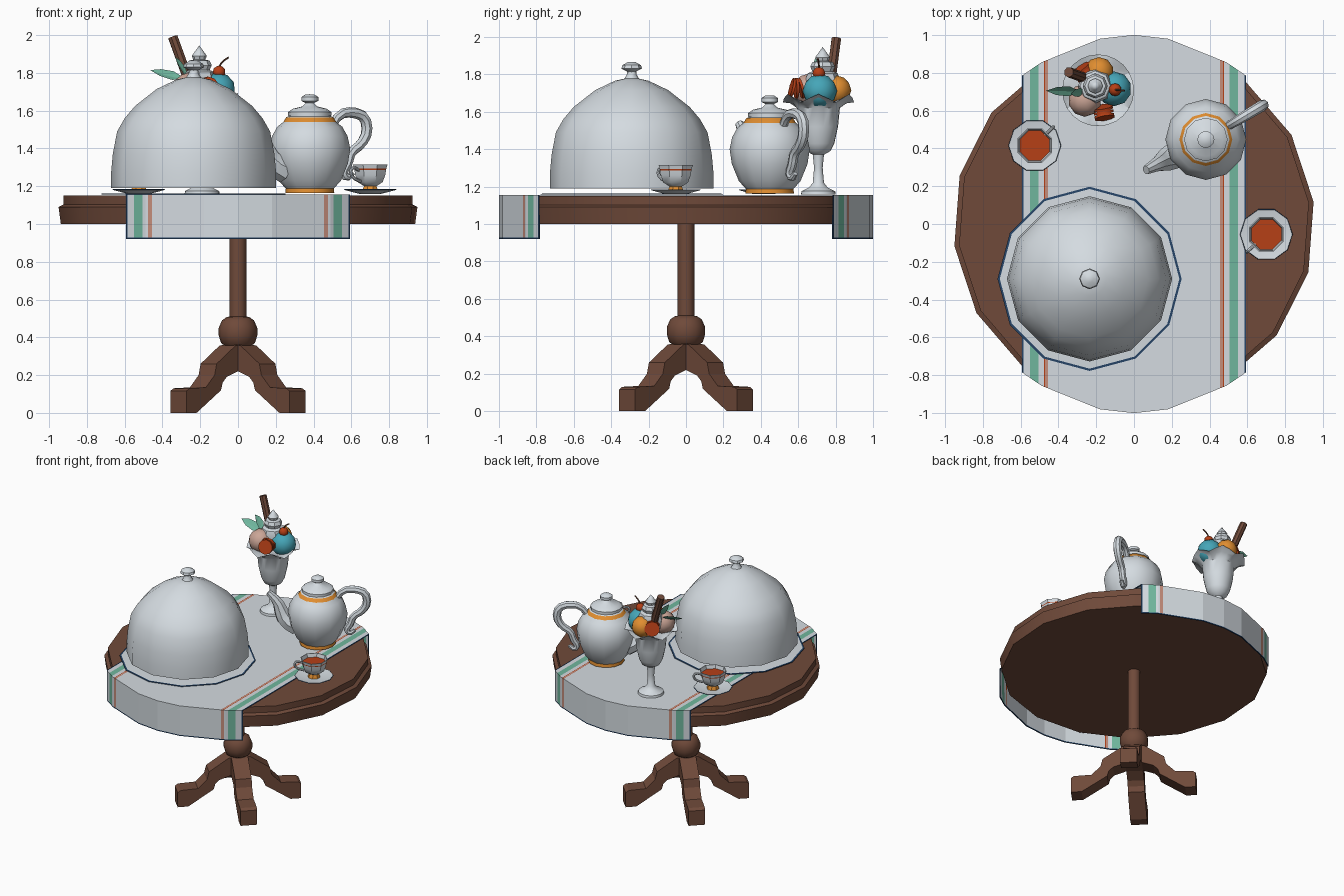
import bpy, bmesh, math
from mathutils import Vector, Matrix

if "Cube" in bpy.data.objects:
    bpy.data.objects.remove(bpy.data.objects["Cube"])

COLS = {
    "white": (0.66, 0.71, 0.75), "wood": (0.16, 0.068, 0.042), "green": (0.16, 0.47, 0.34),
    "navy": (0.02, 0.06, 0.14), "gold": (0.75, 0.27, 0.03), "tea": (0.47, 0.05, 0.008),
    "teal": (0.06, 0.38, 0.48), "blush": (0.60, 0.38, 0.31),
}
MATS = {}
for n, c in COLS.items():
    MATS[n] = bpy.data.materials.new(n)
    MATS[n].diffuse_color = (*c, 1)


def finish(name, bm, cols, smooth=True, recalc=True):
    if recalc:
        bmesh.ops.recalc_face_normals(bm, faces=bm.faces)
    me = bpy.data.meshes.new(name)
    bm.to_mesh(me)
    bm.free()
    ob = bpy.data.objects.new(name, me)
    bpy.context.collection.objects.link(ob)
    for c in cols:
        me.materials.append(MATS[c])
    if smooth:
        shade(ob)
    return ob


def shade(ob):
    bpy.ops.object.select_all(action='DESELECT')
    ob.select_set(True)
    bpy.context.view_layer.objects.active = ob
    bpy.ops.object.shade_smooth_by_angle(angle=math.radians(40))


def lathe(name, x, y, prof, sides=12, phase=0.0, col="white", wave=None):
    """Spin (r, z[, colour of the band above this point]) about a vertical axis."""
    cols = [col] + sorted({p[2] for p in prof if len(p) > 2} - {col})
    bm = bmesh.new()
    rings = []
    for p in prof:
        r, z = p[:2]
        if r == 0:
            rings.append([bm.verts.new((x, y, z))] * sides)
            continue
        ring = []
        for i in range(sides):
            a = math.radians(phase) + math.tau * i / sides
            dz = wave(r, a) if wave else 0
            ring.append(bm.verts.new((x + r * math.cos(a), y + r * math.sin(a), z + dz)))
        rings.append(ring)
    for k in range(len(prof) - 1):
        m = cols.index(prof[k][2]) if len(prof[k]) > 2 else 0
        for i in range(sides):
            j = (i + 1) % sides
            vs = list(dict.fromkeys([rings[k][i], rings[k][j], rings[k + 1][j], rings[k + 1][i]]))
            bm.faces.new(vs).material_index = m
    return finish(name, bm, cols)


def tube(name, pts, rad, col="white", order=3):
    """Tapered round tube through points (x, y, z), one radius per point or one for all."""
    cu = bpy.data.curves.new(name, 'CURVE')
    cu.dimensions = '3D'
    cu.bevel_depth, cu.bevel_resolution, cu.use_fill_caps = 1.0, 2, True
    sp = cu.splines.new('NURBS' if order > 2 else 'POLY')
    sp.points.add(len(pts) - 1)
    for i, p in enumerate(pts):
        sp.points[i].co = (*p, 1)
        sp.points[i].radius = rad[i] if isinstance(rad, list) else rad
    if order > 2:
        sp.order_u, sp.use_endpoint_u, sp.resolution_u = order, True, 2
    ob = bpy.data.objects.new(name, cu)
    bpy.context.collection.objects.link(ob)
    cu.materials.append(MATS[col])
    bpy.ops.object.select_all(action='DESELECT')
    ob.select_set(True)
    bpy.context.view_layer.objects.active = ob
    bpy.ops.object.convert(target='MESH')
    shade(bpy.context.view_layer.objects.active)


def radial(x, y, deg, rz):
    """Turn (distance, height) pairs into points in a vertical plane."""
    a = math.radians(deg)
    return [(x + r * math.cos(a), y + r * math.sin(a), z) for r, z in rz]


def ball(name, loc, r, col, squash=1.0):
    bm = bmesh.new()
    bmesh.ops.create_icosphere(bm, subdivisions=2, radius=r,
                               matrix=Matrix.Translation(loc) @ Matrix.Diagonal((1, 1, squash, 1)))
    finish(name, bm, [col])


# --- Table ---
lathe("table_top", 0, 0, [(0, 1.0), (.945, 1.0), (.957, 1.09), (.932, 1.102), (.932, 1.15), (0, 1.15)],
      16, 7, "wood")
lathe("table_column", 0, 0, [(.05, .34), (.09, .37), (.102, .41), (.102, .45), (.085, .49),
                             (.06, .507), (.045, .51), (.045, 1.0)], 12, 0, "wood")
LEG = [(0, .37), (.08, .355), (.22, .26), (.235, .20), (.30, .135), (.425, .13), (.447, .115), (.447, 0),
       (.37, 0), (.187, .12), (.175, .16), (.145, .19), (.06, .22), (0, .22)]
for k in range(4):
    bm = bmesh.new()
    rot = Matrix.Rotation(math.radians(45 + 90 * k), 4, 'Z')
    sides = [[bm.verts.new(rot @ Vector((r, s * .06, z))) for r, z in LEG] for s in (-1, 1)]
    for s in sides:
        bm.faces.new(s)
    for i in range(len(LEG)):
        j = (i + 1) % len(LEG)
        bm.faces.new((sides[0][i], sides[0][j], sides[1][j], sides[1][i]))
    finish(f"table_leg_{k + 1}", bm, ["wood"], smooth=False)

# --- Striped table runner with hanging ends ---
EDGE = [(0, 1.0), (.18, .98), (.49, .855), (.592, .785)]


def edge_y(x):
    for (x0, y0), (x1, y1) in zip(EDGE, EDGE[1:]):
        if abs(x) <= x1:
            return y0 + (y1 - y0) * (abs(x) - x0) / (x1 - x0)
    return EDGE[-1][1]


half = [.18, .458, .463, .468, .475, .49, .505, .55, .584, .592]
xs = [-h for h in reversed(half)] + [0] + half
cloth = ["white", "green", "tea", "navy"]
bm = bmesh.new()
cross = []
for x in xs:
    e = edge_y(x)
    cross.append([bm.verts.new((x, y, z)) for y, z in
                  [(-e, .92), (-e, .928), (-e, 1.156), (e, 1.156), (e, .928), (e, .92)]])
for i in range(len(xs) - 1):
    m = abs(xs[i] + xs[i + 1]) / 2
    stripe = 3 if m > .584 else 1 if .505 < m < .55 else 2 if .458 < m < .463 or .468 < m < .475 else 0
    for k in range(5):
        f = bm.faces.new((cross[i][k], cross[i + 1][k], cross[i + 1][k + 1], cross[i][k + 1]))
        f.material_index = 3 if k in (0, 4) else stripe
runner = finish("table_runner", bm, cloth, smooth=False, recalc=False)
sol = runner.modifiers.new("thickness", 'SOLIDIFY')
sol.thickness, sol.offset = .006, -1

# --- Covered dish ---
DX, DY = -.235, -.29
lathe("dish_mat", DX, DY, [(0, 1.157), (.487, 1.157, "navy"), (.487, 1.161, "navy"), (.475, 1.162),
                           (0, 1.162)], 12)
lathe("dish_cover", DX, DY, [(.437, 1.19), (.437, 1.27), (.428, 1.37), (.405, 1.49), (.365, 1.56), (.31, 1.625),
                             (.195, 1.715), (.09, 1.765), (0, 1.785)], 12)
lathe("cover_knob", DX, DY, [(.04, 1.775), (.025, 1.80), (.025, 1.815), (.055, 1.83), (.05, 1.848),
                             (.02, 1.865), (0, 1.866)], 8)

# --- Teapot ---
TX, TY = .38, .447
lathe("teapot_body", TX, TY, [(0, 1.163), (.13, 1.163, "gold"), (.127, 1.187), (.165, 1.23), (.202, 1.32),
                              (.214, 1.40), (.20, 1.465), (.172, 1.515), (.14, 1.54, "gold"), (.125, 1.565),
                              (.112, 1.57), (.112, 1.585), (0, 1.585)], 12)
lathe("teapot_lid", TX, TY, [(.115, 1.575), (.115, 1.592), (.09, 1.61), (.04, 1.622), (.022, 1.64), (.045, 1.652),
                             (.045, 1.672), (.025, 1.685), (0, 1.687)], 12)
tube("teapot_spout", radial(TX, TY, 207, [(.15, 1.29), (.23, 1.32), (.265, 1.40), (.29, 1.48), (.355, 1.535)]),
     [.075, .066, .05, .036, .024])
tube("teapot_handle", radial(TX, TY, 31, [(.13, 1.51), (.17, 1.58), (.25, 1.595), (.34, 1.575), (.36, 1.49),
                                          (.32, 1.42), (.25, 1.38), (.24, 1.32), (.20, 1.27), (.235, 1.235),
                                          (.265, 1.27)]),
     [.022, .025, .028, .03, .03, .028, .026, .025, .024, .02, .014])

# --- Teacups on saucers ---
for tag, cx, cy, turn in [("right", .70, -.055, 222), ("left", -.525, .415, 45)]:
    lathe(f"saucer_{tag}", cx, cy, [(0, 1.16), (.06, 1.16), (.14, 1.181, "navy"), (.137, 1.184), (.07, 1.172),
                                    (0, 1.172)], 10)
    lathe(f"teacup_{tag}", cx, cy, [(.045, 1.172, "gold"), (.04, 1.19, "gold"), (.035, 1.20), (.072, 1.222),
                                    (.086, 1.26), (.091, 1.287, "tea"), (.092, 1.293), (.099, 1.315),
                                    (.093, 1.315), (.085, 1.285)], 8, 22.5)
    lathe(f"tea_{tag}", cx, cy, [(.087, 1.287), (0, 1.287)], 8, 22.5, "tea")
    tube(f"teacup_handle_{tag}", radial(cx, cy, turn, [(.08, 1.285), (.12, 1.305), (.145, 1.28), (.125, 1.24),
                                                       (.07, 1.225)]), .009)

# --- Sundae glass with a wavy rim ---
GX, GY = -.19, .707


def ruffle(r, a):
    return .022 * math.cos(6 * a) * max(0, (r - .115) / .075)


lathe("sundae_glass", GX, GY, [(0, 1.158), (.093, 1.158), (.09, 1.175), (.05, 1.195), (.03, 1.22), (.023, 1.30),
                               (.03, 1.37), (.065, 1.39), (.085, 1.43), (.105, 1.52), (.115, 1.62),
                               (.15, 1.655), (.19, 1.672), (.15, 1.663), (.11, 1.65), (0, 1.64)],
      24, 0, "white", ruffle)

# --- Ice cream and toppings ---
ball("teal_scoop", (-.105, .715, 1.71), .092, "teal")
ball("blush_scoop", (-.26, .655, 1.715), .088, "blush")
ball("orange_scoop", (-.185, .805, 1.715), .078, "gold")
lathe("whipped_cream", -.205, .73, [(.085, 1.70), (.092, 1.77), (.08, 1.805), (.055, 1.815), (.066, 1.84),
                                    (.055, 1.865), (.032, 1.87), (.04, 1.89), (.022, 1.915), (0, 1.945)], 8)
ball("cherry", (-.10, .71, 1.805), .034, "tea")
tube("cherry_stem", [(-.10, .71, 1.83), (-.09, .71, 1.86), (-.05, .705, 1.882)], .005, "wood")
tube("wafer_stick", [(-.24, .765, 1.70), (-.345, .803, 1.99)], .027, "wood", 2)

# Fruit slices standing in two fans
for tag, c, deg in [("front", (-.16, .59, 1.725), -80), ("back", (-.265, .80, 1.725), 125)]:
    d = Vector((math.cos(math.radians(deg)), math.sin(math.radians(deg)), 0))
    for i in (-1, 0, 1):
        tilt = (d + Vector((0, 0, .25 * i))).to_track_quat('Z', 'Y').to_matrix().to_4x4()
        bm = bmesh.new()
        bmesh.ops.create_cone(bm, cap_ends=True, segments=10, radius1=.055, radius2=.055, depth=.014,
                              matrix=Matrix.Translation(Vector(c) + d * .024 * i) @ tilt)
        finish(f"fruit_slice_{tag}_{i + 2}", bm, ["tea"])

# Mint leaves: folded almond shapes
for k, (a, b, w) in enumerate([((-.28, .70, 1.77), (-.465, .705, 1.815), .035),
                               ((-.26, .70, 1.78), (-.335, .69, 1.885), .03)]):
    a, b = Vector(a), Vector(b)
    side = Vector((.1, .75, .65)) * w
    fold = Vector((0, 0, -.008))
    bm = bmesh.new()
    mid = [bm.verts.new(a.lerp(b, t) + fold * (0 < t < 1)) for t in (0, .35, .7, 1)]
    for s in (-1, 1):
        e1, e2 = (bm.verts.new(a.lerp(b, t) + side * s * q) for t, q in ((.35, 1), (.7, .8)))
        bm.faces.new((mid[0], e1, mid[1]))
        bm.faces.new((mid[1], e1, e2, mid[2]))
        bm.faces.new((mid[2], e2, mid[3]))
    finish(f"mint_leaf_{k + 1}", bm, ["green"], smooth=False)

for m in bpy.data.materials:
    if m.users and not m.is_grease_pencil:
        m.use_nodes = True
        m.node_tree.nodes["Principled BSDF"].inputs["Base Color"].default_value = m.diffuse_color
